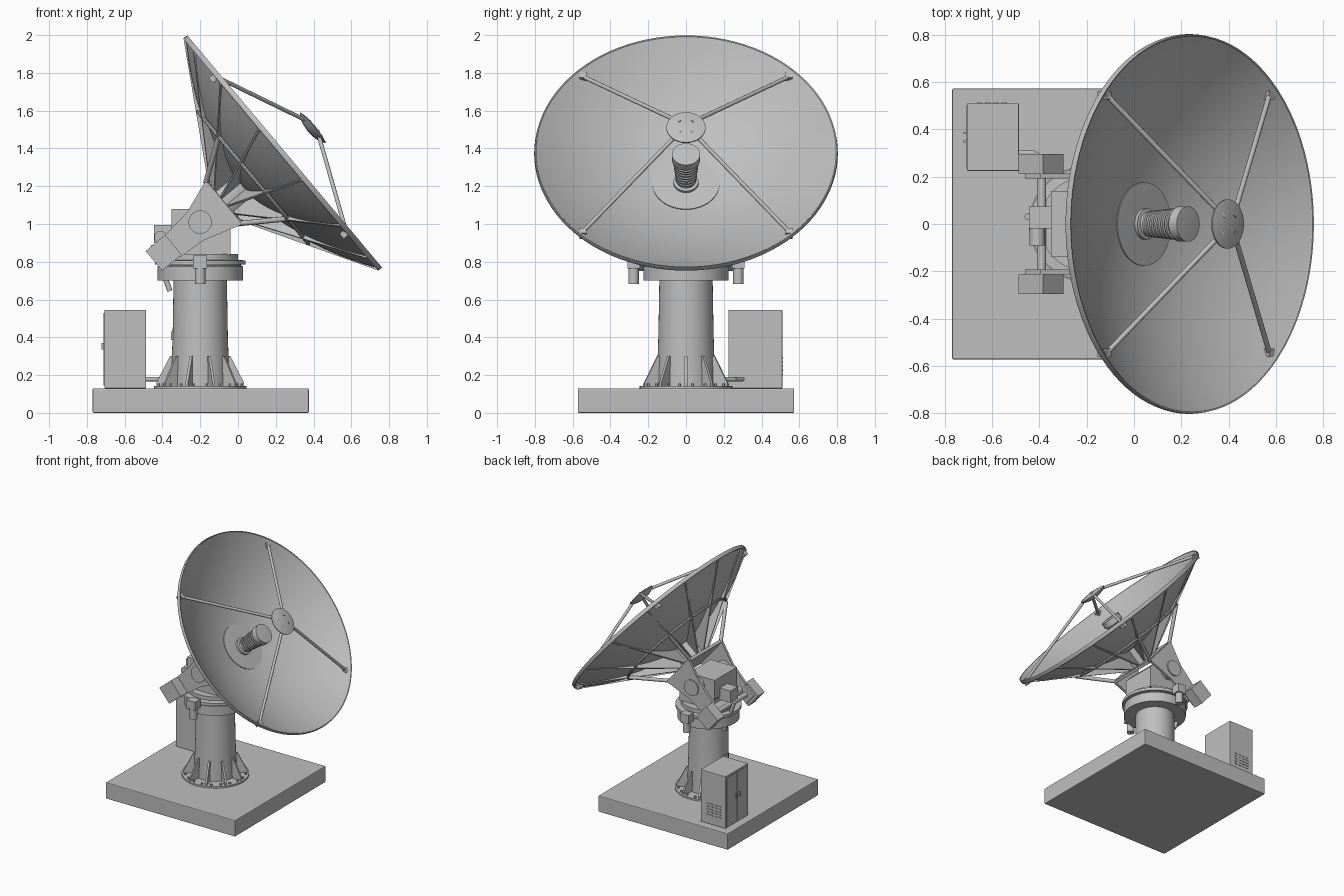
import bpy, bmesh, math
from mathutils import Matrix, Vector

if "Cube" in bpy.data.objects:
    bpy.data.objects.remove(bpy.data.objects["Cube"], do_unlink=True)

GREY = (0.52, 0.52, 0.52, 1)
mat = bpy.data.materials.new("light grey")
mat.use_nodes = True
mat.diffuse_color = GREY
mat.node_tree.nodes["Principled BSDF"].inputs["Base Color"].default_value = GREY

COL = Matrix.Translation((-0.2, 0, 0))                    # pedestal axis
TILT = Matrix.Translation((-0.2, 0, 1.01)) @ Matrix.Rotation(math.radians(50), 4, 'Y')
WORLD = Matrix.Identity(4)


def finish(name, bm, m=WORLD, smooth=False):
    bmesh.ops.recalc_face_normals(bm, faces=bm.faces)
    bm.transform(m)
    me = bpy.data.meshes.new(name)
    bm.to_mesh(me)
    bm.free()
    me.materials.append(mat)
    ob = bpy.data.objects.new(name, me)
    bpy.context.collection.objects.link(ob)
    if smooth:
        bpy.ops.object.select_all(action='DESELECT')
        ob.select_set(True)
        bpy.context.view_layer.objects.active = ob
        bpy.ops.object.shade_smooth_by_angle(angle=math.radians(35))
    return ob


def add_box(bm, lo, hi):
    lo, hi = Vector(lo), Vector(hi)
    size = Matrix.Diagonal((*(hi - lo), 1))
    bmesh.ops.create_cube(bm, size=1, matrix=Matrix.Translation((lo + hi) / 2) @ size)


def box(name, lo, hi, m=WORLD, bevel=0):
    bm = bmesh.new()
    add_box(bm, lo, hi)
    if bevel:
        bmesh.ops.bevel(bm, geom=bm.edges[:], offset=bevel, segments=2, affect='EDGES', profile=0.5)
    return finish(name, bm, m)


def add_rod(bm, a, b, r, seg=12, r2=None):
    a, b = Vector(a), Vector(b)
    d = b - a
    m = Matrix.Translation((a + b) / 2) @ d.to_track_quat('Z', 'Y').to_matrix().to_4x4()
    bmesh.ops.create_cone(bm, cap_ends=True, segments=seg, radius1=r,
                          radius2=r if r2 is None else r2, depth=d.length, matrix=m)


def rods(name, pairs, r, m=WORLD, seg=12):
    bm = bmesh.new()
    for a, b in pairs:
        add_rod(bm, a, b, r, seg)
    return finish(name, bm, m, True)


def lathe(name, pts, m=WORLD, seg=64, closed=False):
    """Revolve (radius, height) points about the local z axis."""
    bm = bmesh.new()
    vs = [bm.verts.new((r, 0, z)) for r, z in pts]
    n = len(vs)
    es = [bm.edges.new((vs[i], vs[(i + 1) % n])) for i in range(n if closed else n - 1)]
    bmesh.ops.spin(bm, geom=vs + es, cent=(0, 0, 0), axis=(0, 0, 1),
                   angle=math.tau, steps=seg, use_duplicate=False)
    bmesh.ops.remove_doubles(bm, verts=bm.verts, dist=1e-5)
    return finish(name, bm, m, True)


def add_plate(bm, pts, y, t, m=WORLD):
    """Extrude an (x, z) outline to thickness t around y."""
    a = [bm.verts.new(m @ Vector((x, y - t / 2, z))) for x, z in pts]
    b = [bm.verts.new(m @ Vector((x, y + t / 2, z))) for x, z in pts]
    n = len(pts)
    bm.faces.new(a)
    bm.faces.new(b[::-1])
    for i in range(n):
        bm.faces.new((a[i], b[i], b[(i + 1) % n], a[(i + 1) % n]))


def polar(r, a, z):
    return (r * math.cos(a), r * math.sin(a), z)


# Foundation slab
box("foundation_slab", (-0.77, -0.573, 0), (0.375, 0.573, 0.13), bevel=0.006)

# Pedestal: flange, column, turntable rings
lathe("base_flange", [(0, 0.13), (0.245, 0.13), (0.245, 0.143), (0, 0.143)], COL)
lathe("column", [(0, 0.14), (0.155, 0.14), (0.146, 0.42), (0.141, 0.71), (0, 0.71)], COL)
lathe("turntable", [(0, 0.70), (0.226, 0.70), (0.226, 0.775), (0.215, 0.78), (0.215, 0.785), (0.24, 0.785),
                    (0.24, 0.807), (0.2, 0.81), (0.2, 0.84), (0, 0.84)], COL)
bm = bmesh.new()
for i in range(10):
    rot = Matrix.Rotation(i * math.tau / 10, 4, 'Z')
    add_plate(bm, [(0.14, 0.143), (0.232, 0.143), (0.232, 0.16), (0.16, 0.3), (0.14, 0.3)], 0, 0.014, rot)
finish("column_gussets", bm, COL)
rods("flange_bolts", [(polar(0.222, (i + .5) * math.tau / 20, 0.14), polar(0.222, (i + .5) * math.tau / 20, 0.155))
                      for i in range(20)], 0.008, COL, 6)
box("junction_box", (-0.355, -0.03, 0.385), (-0.335, 0.03, 0.43))

# Drive motors beside the turntable
for s, side in ((1, "left"), (-1, "right")):
    y = s * 0.277
    box("azimuth_gearbox_" + side, (-0.237, y - 0.033, 0.765), (-0.163, y + 0.033, 0.832))
    rods("azimuth_motor_" + side, [((-0.2, y, 0.683), (-0.2, y, 0.78))], 0.028, seg=20)
    box("azimuth_bracket_" + side, (-0.23, min(s * 0.18, y), 0.785), (-0.17, max(s * 0.18, y), 0.805))

# Turret head
bm = bmesh.new()
add_plate(bm, [(-0.285, 0.835), (-0.04, 0.835), (-0.04, 1.0), (-0.12, 1.08), (-0.352, 1.08), (-0.352, 0.93),
               (-0.285, 0.87)], 0, 0.28)
finish("turret_head", bm)

# Elevation yoke: side plates, hinges, counterweights, cross members
OUTLINE = [(-0.15, 0.165), (0.153, 0.165), (0.085, -0.05), (0.075, -0.2), (-0.065, -0.2), (-0.085, -0.02)]
for s, side in ((1, "left"), (-1, "right")):
    bm = bmesh.new()
    add_plate(bm, OUTLINE, s * 0.203, 0.02)
    finish("yoke_plate_" + side, bm, TILT)
    rods("hinge_cap_" + side, [((0, s * 0.13, 0), (0, s * 0.222, 0))], 0.062, TILT, 32)
    lo, hi = sorted((s * 0.193, s * 0.297))
    box("counterweight_" + side, (-0.068, lo if s < 0 else 0.213, -0.32),
        (0.068, hi if s > 0 else -0.213, -0.186), TILT)
    box("counterweight_arm_" + side, (-0.05, min(s * .193, s * .213), -0.3),
        (0.05, max(s * .193, s * .213), -0.18), TILT)
box("yoke_front_plate", (-0.15, -0.2, 0.145), (0.153, 0.2, 0.168), TILT)
rods("counterweight_shaft", [((0, -0.2, -0.25), (0, 0.2, -0.25))], 0.02, TILT, 16)

# Elevation actuator
box("elevation_gearbox", (-0.445, -0.02, 0.9), (-0.345, 0.075, 0.995))
rods("elevation_motor", [((-0.41, -0.09, 0.93), (-0.41, 0.0, 0.93))], 0.033, seg=20)
rods("elevation_screw", [((-0.45, 0.03, 0.89), (-0.36, 0.03, 0.645))], 0.014)

# Dish shell: a closed paraboloid profile
def para(r):
    return 0.30 + 0.282 * (r / 0.8) ** 2

N = 14
front = [(0.8 * i / N, para(0.8 * i / N)) for i in range(N + 1)]
back = [(r, z - 0.012) for r, z in front[::-1]]
lathe("dish_shell", front + back, TILT, 96)
lathe("dish_rim", [(0.785, 0.555), (0.801, 0.555), (0.804, 0.565), (0.801, 0.583), (0.795, 0.581), (0.785, 0.565)],
      TILT, 96, True)
lathe("dish_centre_plate", [(0, 0.311), (0.177, 0.311), (0.177, 0.319), (0, 0.321)], TILT)

# Radial ribs and stiffening ring behind the dish
bm = bmesh.new()
for i in range(14):
    rot = Matrix.Rotation(i * math.tau / 14, 4, 'Z')
    arc = [(r, para(r) - 0.006) for r in (0.79, 0.65, 0.5, 0.35, 0.2, 0.1)]
    add_plate(bm, [(0.1, 0.17), (0.14, 0.17), (0.79, 0.55)] + arc, 0, 0.012, rot)
finish("dish_ribs", bm, TILT)
lathe("stiffening_ring", [(0.455 + 0.01 * math.cos(a * math.tau / 8), 0.366 + 0.01 * math.sin(a * math.tau / 8))
                          for a in range(8)], TILT, 64, True)
lathe("dish_hub", [(0, 0.16), (0.12, 0.16), (0.12, 0.31), (0, 0.31)], TILT, 32)
rods("hub_struts", [((x * 0.14, y * 0.195, 0.155), (x * 0.28, y * 0.36, 0.36))
                    for x in (-1, 1) for y in (-1, 1)], 0.014, TILT)

# Corrugated feed horn
horn = [(0, 0.31), (0.066, 0.31), (0.066, 0.335), (0.05, 0.338)]
for i in range(7):
    z, r = 0.35 + i * 0.022, 0.055 + i * 0.002
    horn += [(r - 0.009, z), (r, z + 0.003), (r, z + 0.012), (r - 0.009, z + 0.015)]
horn += [(0.062, 0.505), (0.075, 0.515), (0.075, 0.56), (0, 0.565)]
lathe("feed_horn", horn, TILT, 40)

# Sub-reflector and its four legs
lathe("sub_reflector", [(0, 0.745), (0.05, 0.75), (0.085, 0.762), (0.104, 0.775), (0.104, 0.781), (0.06, 0.79),
                        (0, 0.793)], TILT, 48)
corners = [(x, y) for x in (-1, 1) for y in (-1, 1)]
rods("sub_reflector_legs", [((x * 0.535, y * 0.545, 0.56), (x * 0.03, y * 0.03, 0.785)) for x, y in corners],
     0.011, TILT)
bm = bmesh.new()
for x, y in corners:
    add_box(bm, (x * 0.538 - .018, y * 0.546 - .018, 0.525), (x * 0.538 + .018, y * 0.546 + .018, 0.572))
finish("leg_feet", bm, TILT)

# Equipment cabinet with double door, handles and vents
box("cabinet", (-0.707, 0.225, 0.13), (-0.487, 0.51, 0.545), bevel=0.003)
for i, (a, b) in enumerate(((0.235, 0.365), (0.37, 0.5))):
    box(f"cabinet_door_{i + 1}", (-0.711, a, 0.145), (-0.70, b, 0.53))
bm = bmesh.new()
for y in (0.345, 0.38):
    add_box(bm, (-0.722, y, 0.335), (-0.705, y + 0.01, 0.37))
finish("door_handles", bm)
bm = bmesh.new()
for row in range(5):
    for c in range(4):
        x, z = -0.665 + c * 0.035, 0.2 + row * 0.022
        add_box(bm, (x, 0.505, z), (x + 0.022, 0.514, z + 0.007))
finish("cabinet_vents", bm)

# Cable conduit from cabinet to column
path = [(-0.5, 0.3, 0.178), (-0.42, 0.3, 0.178), (-0.37, 0.26, 0.178), (-0.27, 0.11, 0.178)]
rods("cable_conduit", list(zip(path, path[1:])), 0.011)
